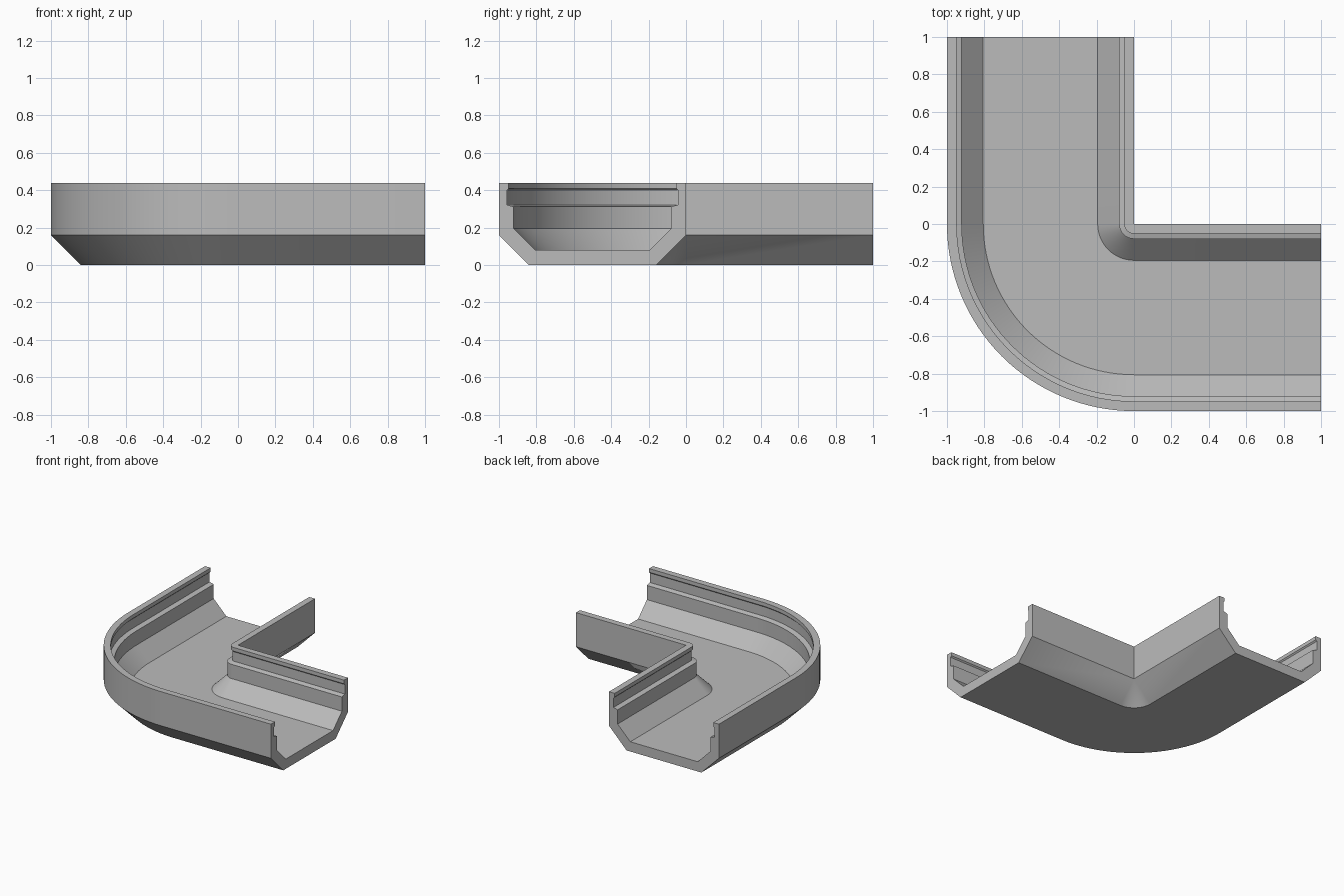
import bpy
import bmesh
import math
from mathutils import Vector

default_cube = bpy.data.objects.get("Cube")
if default_cube:
    bpy.data.objects.remove(default_cube, do_unlink=True)

ARC_STEPS = 32
CENTRE = 0.5

# Plain grey plastic
grey = bpy.data.materials.new("light_grey")
grey.use_nodes = True
colour = (0.5, 0.5, 0.5, 1)
grey.diffuse_color = colour
grey.node_tree.nodes["Principled BSDF"].inputs["Base Color"].default_value = colour

# Half of the channel section, as (distance from bend pivot, height):
# chamfered outside, rim, snap groove, ledge, inner wall and floor
half = [
    (0.84, 0), (1, 0.16), (1, 0.44), (0.948, 0.44), (0.948, 0.41),
    (0.958, 0.4), (0.958, 0.322), (0.921, 0.312), (0.921, 0.195), (0.806, 0.08),
]
profile = half + [(2 * CENTRE - r, z) for r, z in reversed(half)]

# Stations along the channel: straight leg, quarter bend, straight leg
stations = [(Vector((0, 1, 0)), math.pi)]
stations += [(Vector(), math.pi * (1 + i / ARC_STEPS / 2)) for i in range(ARC_STEPS + 1)]
stations += [(Vector((1, 0, 0)), math.pi * 1.5)]

bm = bmesh.new()
rings = []
for origin, angle in stations:
    outward = Vector((math.cos(angle), math.sin(angle), 0))
    rings.append([bm.verts.new(origin + outward * r + Vector((0, 0, z))) for r, z in profile])

# Skin between stations and close both ends
count = len(profile)
for a, b in zip(rings, rings[1:]):
    for i in range(count):
        j = (i + 1) % count
        bm.faces.new((a[i], a[j], b[j], b[i]))
bm.faces.new(rings[0])
bm.faces.new(rings[-1])

# The inside corner is sharp, so its bend points merge into one edge
bmesh.ops.remove_doubles(bm, verts=bm.verts[:], dist=0.0001)
bmesh.ops.recalc_face_normals(bm, faces=bm.faces[:])

mesh = bpy.data.meshes.new("corner_channel")
bm.to_mesh(mesh)
bm.free()
mesh.materials.append(grey)
channel = bpy.data.objects.new("corner_channel", mesh)
bpy.context.collection.objects.link(channel)

# Smooth bend with crisp profile edges
bpy.ops.object.select_all(action="DESELECT")
channel.select_set(True)
bpy.context.view_layer.objects.active = channel
bpy.ops.object.shade_smooth_by_angle(angle=math.radians(25))
